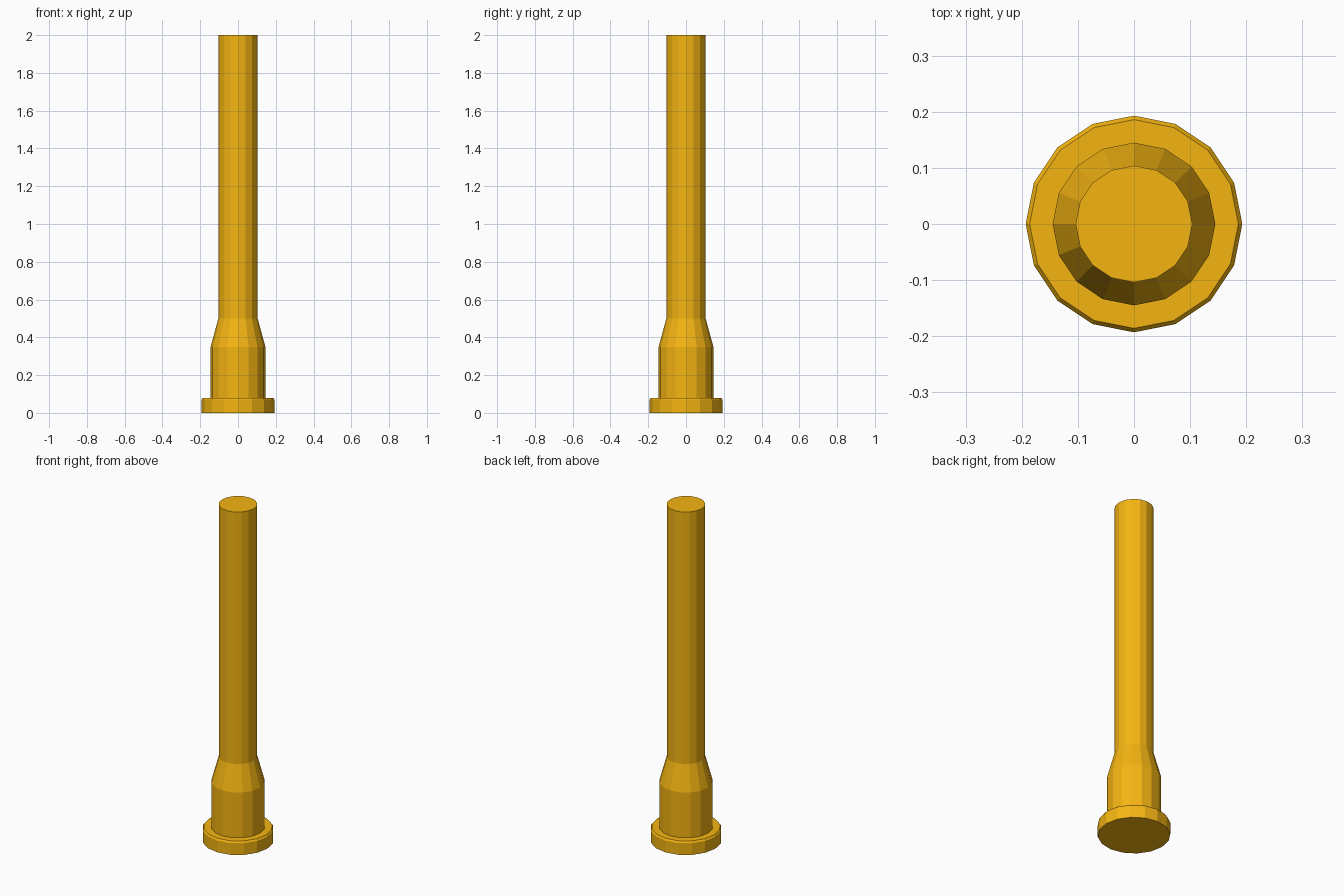
import bpy, bmesh
from math import cos, sin, tau

if "Cube" in bpy.data.objects:
    bpy.data.objects.remove(bpy.data.objects["Cube"])

SIDES = 16

mat = bpy.data.materials.new("amber")
mat.diffuse_color = (0.91, 0.46, 0.006, 1)
mat.use_nodes = True
mat.node_tree.nodes["Principled BSDF"].inputs["Base Color"].default_value = mat.diffuse_color


def lathe(name, profile):
    """Closed, flat-faced turned part from (radius, height) points."""
    bm = bmesh.new()
    rings = [[bm.verts.new((r * cos(tau * i / SIDES), r * sin(tau * i / SIDES), z))
              for i in range(SIDES)] for r, z in profile]
    for lo, hi in zip(rings, rings[1:]):
        for i in range(SIDES):
            j = (i + 1) % SIDES
            bm.faces.new((lo[i], lo[j], hi[j], hi[i]))
    bm.faces.new(rings[0][::-1])
    bm.faces.new(rings[-1])
    mesh = bpy.data.meshes.new(name)
    bm.to_mesh(mesh)
    bm.free()
    mesh.materials.append(mat)
    obj = bpy.data.objects.new(name, mesh)
    bpy.context.collection.objects.link(obj)
    return obj


# base flange with chamfered rim, collar, taper and long shaft
lathe("flanged_post", [
    (0.193, 0.0), (0.193, 0.07), (0.186, 0.08),
    (0.145, 0.08), (0.145, 0.35),
    (0.104, 0.50), (0.104, 2.0),
])
